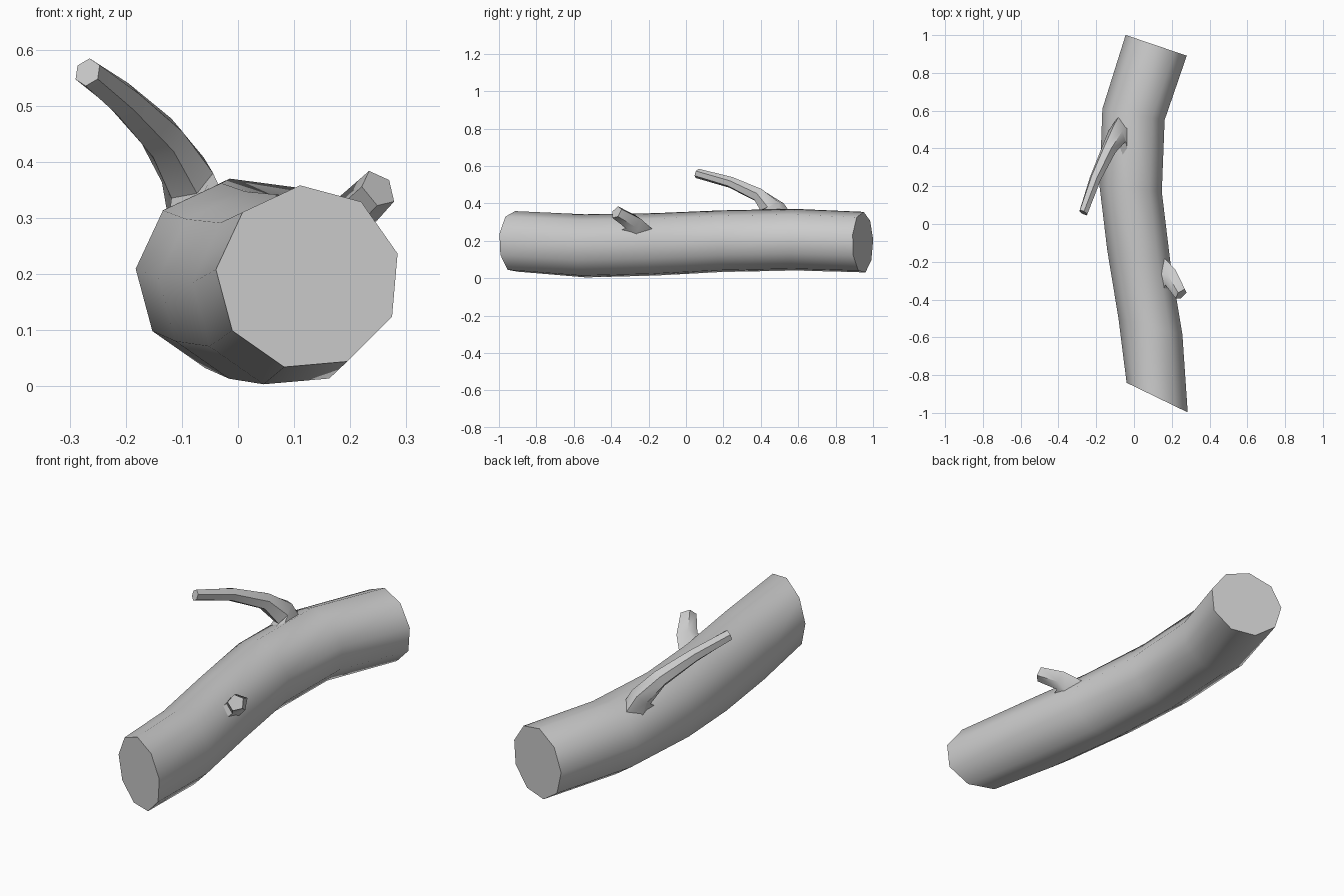
import bpy, bmesh, math
from mathutils import Vector

if "Cube" in bpy.data.objects:
    bpy.data.objects.remove(bpy.data.objects["Cube"])


def skin(name, rings):
    """Bridge equal-sized point rings into a capped, smooth-shaded tube."""
    bm = bmesh.new()
    loops = [[bm.verts.new(p) for p in ring] for ring in rings]
    n = len(loops[0])
    for a, b in zip(loops, loops[1:]):
        for i in range(n):
            j = (i + 1) % n
            bm.faces.new((a[i], a[j], b[j], b[i]))
    bm.faces.new(loops[0])
    bm.faces.new(loops[-1])
    bmesh.ops.recalc_face_normals(bm, faces=bm.faces)
    mesh = bpy.data.meshes.new(name)
    bm.to_mesh(mesh)
    bm.free()
    obj = bpy.data.objects.new(name, mesh)
    bpy.context.collection.objects.link(obj)
    bpy.ops.object.select_all(action='DESELECT')
    obj.select_set(True)
    bpy.context.view_layer.objects.active = obj
    bpy.ops.object.shade_smooth_by_angle(angle=math.radians(50))
    return obj


def log_ring(x, y, z, r, slant, sides=9):
    """Upright ring; slant is the y shift towards the right-hand side."""
    angles = [math.radians(95 + 360 * i / sides) for i in range(sides)]
    return [(x + r * math.cos(a), y + slant * math.cos(a), z + r * math.sin(a))
            for a in angles]


def branch_ring(centre, direction, ru, rv, sides=6):
    """Ring across a direction; ru lies along the log, rv across it."""
    d = Vector(direction).normalized()
    y = Vector((0, 1, 0))
    u = (y - d * d.dot(y)).normalized()
    v = d.cross(u)
    angles = [2 * math.pi * i / sides for i in range(sides)]
    return [Vector(centre) + u * ru * math.cos(a) + v * rv * math.sin(a)
            for a in angles]


# Bent nine-sided trunk with slanted saw cuts
skin("log_trunk", [log_ring(*r) for r in (
    (0.125, -0.920, 0.194, 0.165, -0.080),
    (0.090, -0.545, 0.170, 0.172, -0.040),
    (0.028, -0.170, 0.178, 0.170, -0.030),
    (-0.015, 0.185, 0.195, 0.168, -0.015),
    (0.000, 0.580, 0.203, 0.168, -0.030),
    (0.120, 0.945, 0.190, 0.165, -0.056))])

# Long curved branch with a flared foot on the upper left
skin("long_branch", [branch_ring(*r) for r in (
    ((-0.075, 0.440, 0.318), (-0.42, 0, 0.90), 0.140, 0.062),
    ((-0.090, 0.465, 0.372), (-0.45, -0.50, 0.75), 0.066, 0.050),
    ((-0.135, 0.390, 0.443), (-0.38, -0.75, 0.45), 0.040, 0.040),
    ((-0.205, 0.240, 0.512), (-0.36, -0.86, 0.36), 0.031, 0.031),
    ((-0.268, 0.060, 0.560), (-0.45, -0.80, 0.30), 0.026, 0.026))])

# Short cut stub with a flared foot on the right
skin("short_stub", [branch_ring(*r, sides=5) for r in (
    ((0.160, -0.300, 0.262), (0.82, 0, 0.57), 0.120, 0.045),
    ((0.197, -0.285, 0.300), (0.65, -0.50, 0.50), 0.052, 0.042),
    ((0.250, -0.372, 0.352), (0.55, -0.65, 0.45), 0.037, 0.037))])
